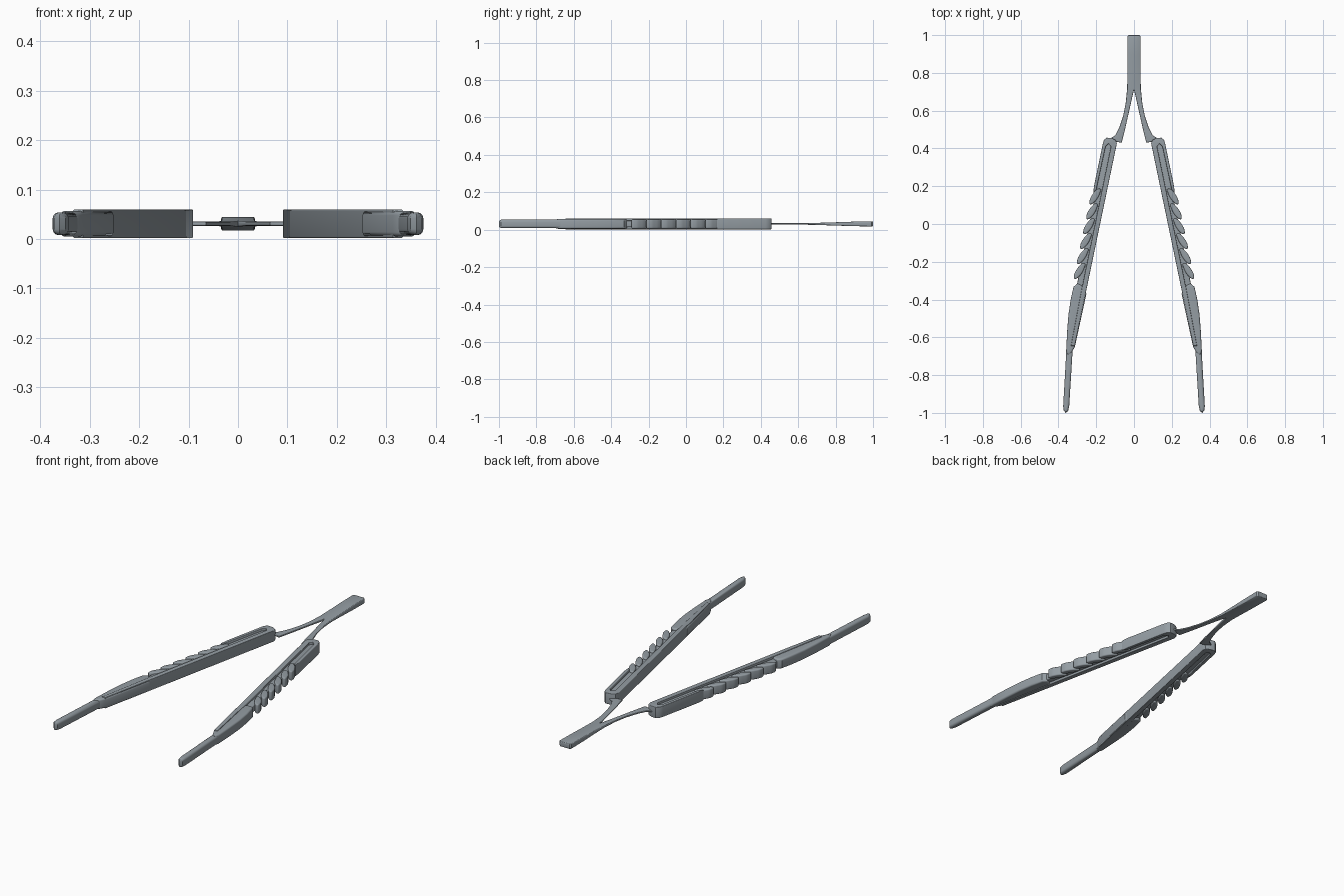
import bpy
import bmesh

cube = bpy.data.objects.get("Cube")
if cube:
    bpy.data.objects.remove(cube)

# Single satin steel colour
STEEL = (0.30, 0.34, 0.37, 1.0)
steel = bpy.data.materials.new("steel grey")
steel.use_nodes = True
steel.diffuse_color = STEEL
steel.node_tree.nodes["Principled BSDF"].inputs["Base Color"].default_value = STEEL

MID = 0.031       # height of the centre plane
WIDTH = 0.074     # width of a handle


def edge(y, offset=0.0):
    """Point on the slanted handle, measured outward from its inner edge."""
    return (0.09 + (0.43 - y) * 0.208 + offset, y)


def slab(name, points, half, bevel, smooth=False, shape=None):
    """Rounded slab from a flat outline, centred on MID."""
    cu = bpy.data.curves.new(name, "CURVE")
    cu.dimensions = "2D"
    cu.fill_mode = "BOTH"
    cu.extrude = half - bevel
    cu.bevel_depth = bevel
    cu.offset = -bevel
    cu.bevel_resolution = 3
    cu.resolution_u = 6
    sp = cu.splines.new("BEZIER")
    sp.bezier_points.add(len(points) - 1)
    for bp, (x, y) in zip(sp.bezier_points, points):
        bp.co = (x, y, 0)
        bp.handle_left_type = bp.handle_right_type = "AUTO" if smooth else "VECTOR"
    sp.use_cyclic_u = True
    tmp = bpy.data.objects.new(name + "_outline", cu)
    bpy.context.collection.objects.link(tmp)
    deps = bpy.context.evaluated_depsgraph_get()
    me = bpy.data.meshes.new_from_object(tmp.evaluated_get(deps))
    bpy.data.objects.remove(tmp)

    bm = bmesh.new()
    bm.from_mesh(me)
    bmesh.ops.remove_doubles(bm, verts=bm.verts, dist=1e-5)
    for v in bm.verts:
        if shape:
            v.co.z *= shape(v.co.y)
        v.co.z += MID
    bmesh.ops.recalc_face_normals(bm, faces=bm.faces)
    bm.to_mesh(me)
    bm.free()
    return finish(name, me)


def finish(name, me):
    me.name = name
    me.materials.clear()
    me.materials.append(steel)
    ob = bpy.data.objects.new(name, me)
    bpy.context.collection.objects.link(ob)
    bpy.ops.object.select_all(action="DESELECT")
    ob.select_set(True)
    bpy.context.view_layer.objects.active = ob
    bpy.ops.object.shade_smooth_by_angle(angle=0.6)
    return ob


def pair(name, *args, **kw):
    """Part on the left (+x) and its mirror image on the right."""
    left = slab("left_" + name, *args, **kw)
    me = left.data.copy()
    bm = bmesh.new()
    bm.from_mesh(me)
    for v in bm.verts:
        v.co.x = -v.co.x
    bmesh.ops.reverse_faces(bm, faces=bm.faces)
    bm.to_mesh(me)
    bm.free()
    finish("right_" + name, me)


# Flat spring: broad tail splitting into two thin curved arms
outer = [(0.028, 1.0), (0.035, 0.992), (0.035, 0.90), (0.035, 0.80), (0.036, 0.72),
         (0.044, 0.64), (0.058, 0.57), (0.078, 0.51), (0.098, 0.47), (0.13, 0.45)]
inner = [(0.12, 0.43), (0.095, 0.436), (0.065, 0.43), (0.05, 0.49),
         (0.032, 0.57), (0.014, 0.65), (0.005, 0.69)]
half_outline = outer + inner
outline = half_outline + [(0, 0.71)] + [(-x, y) for x, y in reversed(half_outline)]


def tail_thickness(y):
    t = min(max((y - 0.66) / 0.28, 0), 1)
    return 1 + 2.2 * t


slab("spring_tail", outline, 0.0042, 0.003, shape=tail_thickness)

# Thin web filling each handle
pair("handle_web", [edge(0.43, 0.006), edge(0.43, 0.065), edge(0.15, 0.058),
                    edge(-0.36, 0.056), edge(-0.45, 0.03), edge(-0.45, 0.006)],
     0.017, 0.004)

# Raised rim around the pocket, running down the inner edge
pair("handle_rim", [edge(0.425), edge(0.443, 0.008), edge(0.455, 0.032), edge(0.457, 0.06),
                    edge(0.445, 0.072), edge(0.425, WIDTH), edge(0.20, WIDTH),
                    edge(0.165, WIDTH - 0.004), edge(0.18, 0.058), edge(0.41, 0.056),
                    edge(0.425, 0.044), edge(0.41, 0.028), edge(-0.34, 0.026),
                    edge(-0.645, 0.02), edge(-0.645)],
     0.029, 0.003)

# Slanted finger ribs
rib = [(0, 0), (0.002, 0.02), (-0.010, 0.047), (-0.028, 0.070), (-0.046, 0.082),
       (-0.056, 0.078), (-0.052, 0.058), (-0.040, 0.032), (-0.022, 0.010), (-0.008, 0)]
for i in range(6):
    tx, ty = edge(0.105 - i * 0.079, WIDTH + 0.001)
    pair(f"grip_rib_{i + 1}", [(tx + x, ty + y) for x, y in rib],
         0.025, 0.007, smooth=True)

# Solid lower grip
pair("lower_grip", [(0.252, -0.37), (0.272, -0.328), (0.298, -0.315), (0.32, -0.332),
                    (0.335, -0.40), (0.347, -0.48), (0.354, -0.57), (0.359, -0.67),
                    (0.35, -0.70), (0.33, -0.68), (0.313, -0.65)],
     0.026, 0.009)

# Slim rounded leg
pair("leg_tip", [(0.322, -0.62), (0.355, -0.60), (0.362, -0.74), (0.375, -0.965),
                 (0.372, -0.988), (0.361, -1.0), (0.349, -0.99), (0.343, -0.965)],
     0.023, 0.012)
